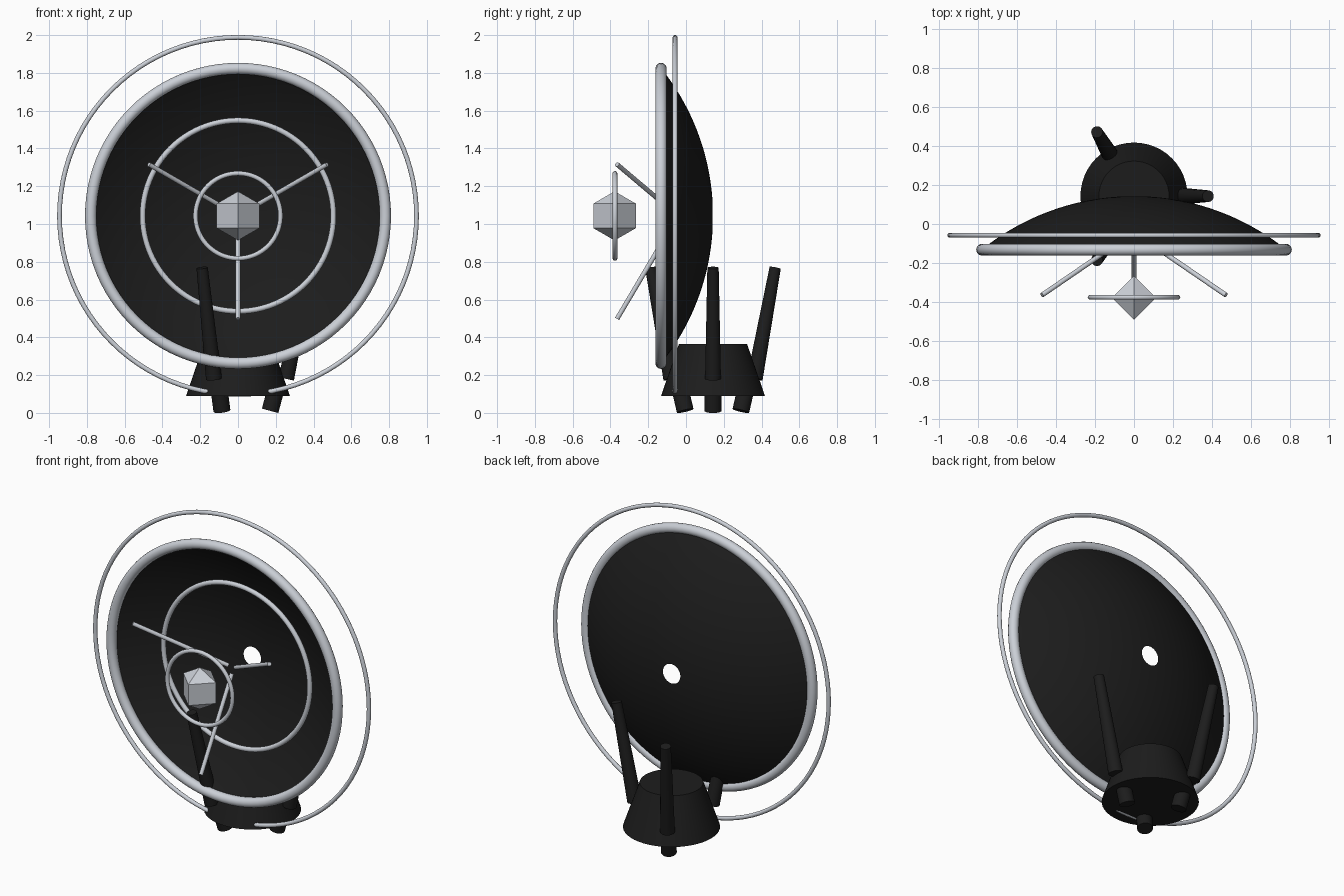
import bpy
from math import sin, cos, pi, radians, sqrt
from mathutils import Vector

old = bpy.data.objects.get("Cube")
if old:
    bpy.data.objects.remove(old, do_unlink=True)

AXIS_Z = 1.043     # height of the dish axis
BASE_Y = 0.143     # depth of the pedestal centre


def material(name, rgb):
    m = bpy.data.materials.new(name)
    m.use_nodes = True
    m.diffuse_color = (*rgb, 1)
    m.node_tree.nodes["Principled BSDF"].inputs["Base Color"].default_value = (*rgb, 1)
    return m


black = material("matte_black", (0.012, 0.012, 0.012))
silver = material("pale_silver", (0.6, 0.63, 0.68))


def finish(name, mat, smooth=True):
    ob = bpy.context.object
    ob.name = name
    ob.data.materials.append(mat)
    if smooth:
        bpy.ops.object.shade_smooth_by_angle(angle=radians(35))
    return ob


def ring(name, major, minor, y):
    bpy.ops.mesh.primitive_torus_add(
        major_segments=96, minor_segments=16, major_radius=major,
        minor_radius=minor, location=(0, y, AXIS_Z), rotation=(pi / 2, 0, 0))
    return finish(name, silver)


def rod(name, start, end, r1, r2, mat, sides=24):
    a, b = Vector(start), Vector(end)
    bpy.ops.mesh.primitive_cone_add(
        vertices=sides, radius1=r1, radius2=r2, depth=(b - a).length,
        location=(a + b) / 2, rotation=(b - a).to_track_quat('Z', 'Y').to_euler())
    return finish(name, mat)


def around_base(angle, r, z):
    return (r * cos(angle), BASE_Y + r * sin(angle), z)


def around_axis(angle, r, y):
    return (r * cos(angle), y, AXIS_Z + r * sin(angle))


# Dish: a thin spherical cap with a hole at its centre
RIM, DEPTH, HOLE, BACK = 0.78, 0.273, 0.06, 0.143
SPHERE = (RIM ** 2 + DEPTH ** 2) / (2 * DEPTH)
SEG, STEPS = 96, 20
verts, faces = [], []
for i in range(STEPS + 1):
    r = HOLE + (RIM - HOLE) * i / STEPS
    y = BACK - (SPHERE - sqrt(SPHERE ** 2 - r ** 2))
    verts += [around_axis(2 * pi * j / SEG, r, y) for j in range(SEG)]
for i in range(STEPS):
    for j in range(SEG):
        k = (j + 1) % SEG
        faces.append((i * SEG + j, i * SEG + k, (i + 1) * SEG + k, (i + 1) * SEG + j))
mesh = bpy.data.meshes.new("dish")
mesh.from_pydata(verts, [], faces)
dish = bpy.data.objects.new("dish", mesh)
bpy.context.collection.objects.link(dish)
bpy.ops.object.select_all(action='DESELECT')
dish.select_set(True)
bpy.context.view_layer.objects.active = dish
finish("dish", black)

# Concentric rings
ring("dish_rim", 0.78, 0.03, -0.132)
ring("outer_ring", 0.945, 0.0125, -0.058)
ring("middle_ring", 0.505, 0.015, -0.013)
ring("small_ring", 0.225, 0.0125, -0.376)

# Octahedral receiver in front of the dish
bpy.ops.mesh.primitive_uv_sphere_add(
    segments=4, ring_count=2, radius=0.13, location=(0, -0.378, AXIS_Z))
finish("receiver_crystal", silver, smooth=False)

# Struts fanning forward from the dish axis
for i in range(3):
    a = radians(30 + 120 * i)
    rod(f"strut_{i + 1}", around_axis(a, 0.03, -0.06), around_axis(a, 0.545, -0.365),
        0.0125, 0.0125, silver, 16)

# Pedestal
rod("pedestal", (0, BASE_Y, 0.09), (0, BASE_Y, 0.366), 0.275, 0.18, black, 48)

# Leaning arms and stub feet around the pedestal
for i in range(3):
    a = radians(120 * i)
    rod(f"arm_{i + 1}", around_base(a, 0.255, 0.18), around_base(a, 0.38, 0.768),
        0.042, 0.03, black)
    rod(f"foot_{i + 1}", around_base(a, 0.17, 0.011), around_base(a, 0.21, 0.16),
        0.045, 0.045, black)
